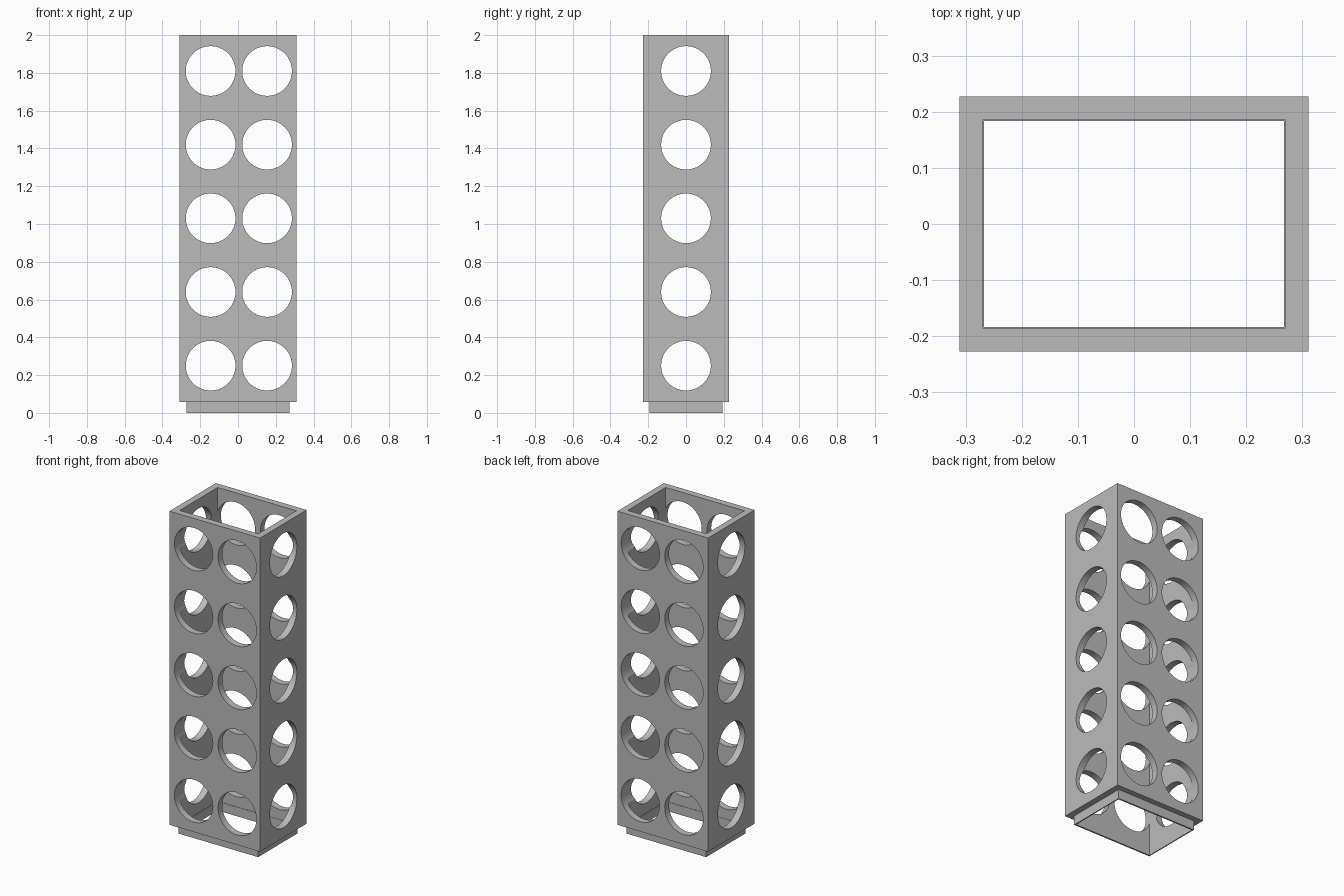
import bpy
import bmesh
from math import pi
from mathutils import Matrix

cube = bpy.data.objects.get("Cube")
if cube:
    bpy.data.objects.remove(cube, do_unlink=True)

grey = bpy.data.materials.new("plain grey")
grey.use_nodes = True
colour = (0.5, 0.5, 0.5, 1)
grey.diffuse_color = colour
grey.node_tree.nodes["Principled BSDF"].inputs["Base Color"].default_value = colour


def add_object(name, bm):
    bmesh.ops.recalc_face_normals(bm, faces=bm.faces)
    mesh = bpy.data.meshes.new(name)
    bm.to_mesh(mesh)
    bm.free()
    mesh.materials.append(grey)
    obj = bpy.data.objects.new(name, mesh)
    bpy.context.collection.objects.link(obj)
    return obj


# Rectangular tube with a thin plug lip below: half width, half depth, height
FLOOR, TOP = 0.057, 2.0
profile = [
    (0.311, 0.2275, FLOOR), (0.311, 0.2275, TOP),
    (0.2695, 0.186, TOP), (0.2695, 0.186, FLOOR),
    (0.267, 0.1835, FLOOR), (0.267, 0.1835, 0),
    (0.2735, 0.193, 0), (0.2735, 0.193, FLOOR),
]
bm = bmesh.new()
rings = [[bm.verts.new((sx * x, sy * y, z))
          for sx, sy in ((-1, -1), (1, -1), (1, 1), (-1, 1))]
         for x, y, z in profile]
for i, ring in enumerate(rings):
    upper = rings[(i + 1) % len(rings)]
    for j in range(4):
        k = (j + 1) % 4
        bm.faces.new((ring[j], ring[k], upper[k], upper[j]))
body = add_object("perforated_tower", bm)


# Round holes running straight through the tower
def hole_cutter(name, offsets, axis):
    bm = bmesh.new()
    for row in range(5):
        z = 0.25 + 0.39 * row
        for offset in offsets:
            place = (Matrix.Translation((offset, 0, z)) @ Matrix.Rotation(pi / 2, 4, "X")
                     if axis == "Y" else
                     Matrix.Translation((0, offset, z)) @ Matrix.Rotation(pi / 2, 4, "Y"))
            bmesh.ops.create_cone(bm, cap_ends=True, segments=64, radius1=0.1315,
                                  radius2=0.1315, depth=1, matrix=place)
    cutter = add_object(name, bm)
    cutter.hide_render = True
    return cutter


bpy.context.view_layer.objects.active = body
for name, offsets, axis in (("front_hole_cutter", (-0.145, 0.154), "Y"),
                            ("side_hole_cutter", (0,), "X")):
    cutter = hole_cutter(name, offsets, axis)
    cut = body.modifiers.new(name, "BOOLEAN")
    cut.operation = "DIFFERENCE"
    cut.solver = "EXACT"
    cut.object = cutter
    bpy.ops.object.modifier_apply(modifier=cut.name)
    bpy.data.objects.remove(cutter, do_unlink=True)

# Smooth hole walls, sharp edges elsewhere
bpy.ops.object.select_all(action="DESELECT")
body.select_set(True)
bpy.ops.object.shade_smooth_by_angle(angle=pi / 6)
